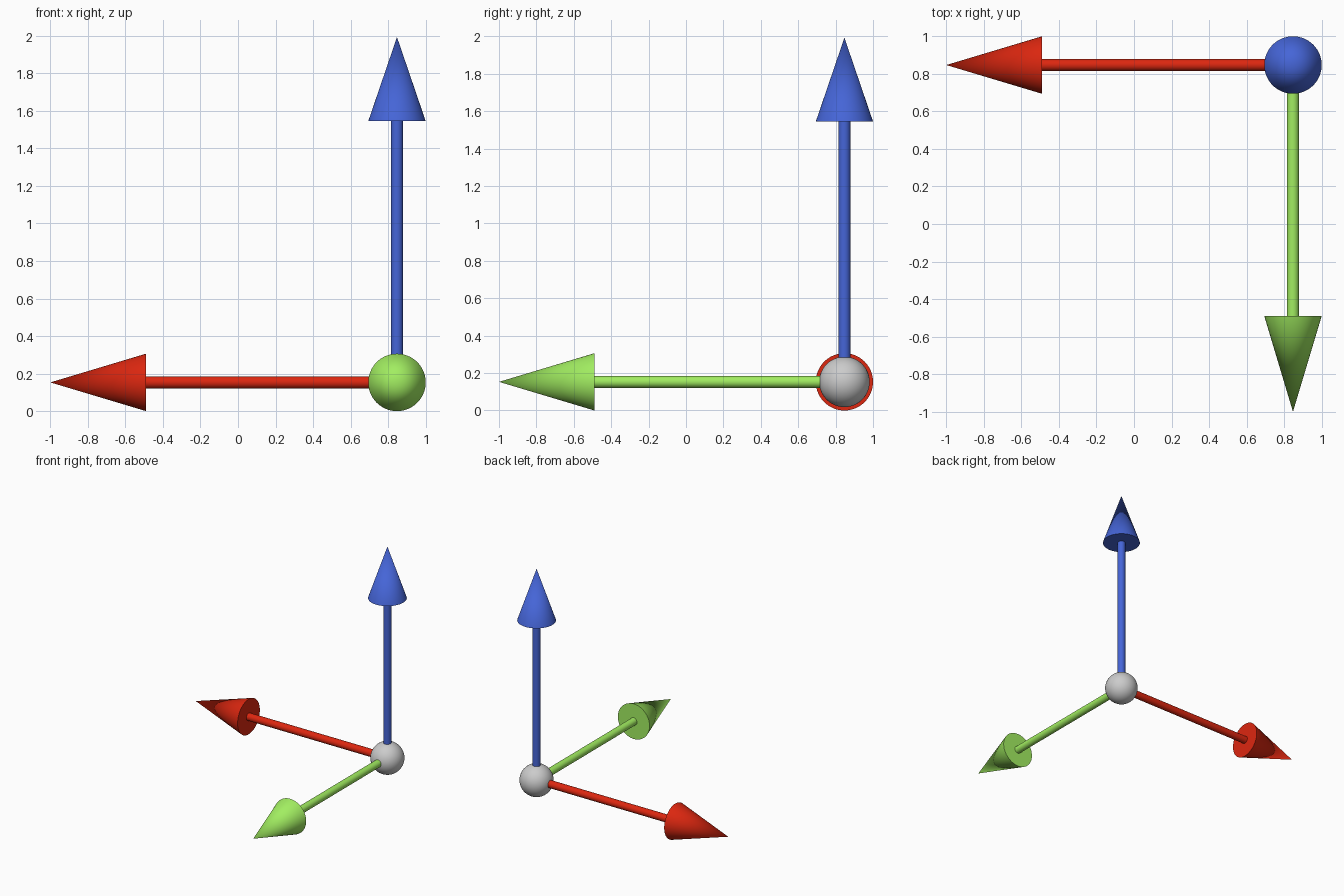
import bpy
from mathutils import Vector

if "Cube" in bpy.data.objects:
    bpy.data.objects.remove(bpy.data.objects["Cube"])

R = 0.153          # arrowhead radius
SHAFT = 0.032      # shaft radius
BALL = 0.135       # hub radius
ORIGIN = Vector((1 - R, 1 - R, R))


def material(name, rgb):
    mat = bpy.data.materials.new(name)
    mat.diffuse_color = (*rgb, 1)
    mat.use_nodes = True
    mat.node_tree.nodes["Principled BSDF"].inputs["Base Color"].default_value = mat.diffuse_color
    return mat


def finish(name, mat):
    obj = bpy.context.object
    obj.name = name
    if mat:
        obj.data.materials.append(mat)
    bpy.ops.object.shade_smooth_by_angle()
    return obj


def arrow(name, direction, length, head, rgb):
    d = Vector(direction)
    rot = d.to_track_quat('Z', 'Y').to_euler()
    mat = material(name + "_paint", rgb)
    neck = length - head
    # shaft runs from the hub centre to the arrowhead base
    bpy.ops.mesh.primitive_cylinder_add(vertices=32, radius=SHAFT, depth=neck,
                                        location=ORIGIN + d * neck / 2, rotation=rot)
    finish(name + "_shaft", mat)
    # pointed arrowhead
    bpy.ops.mesh.primitive_cone_add(vertices=64, radius1=R, radius2=0, depth=head,
                                    location=ORIGIN + d * (neck + head / 2), rotation=rot)
    finish(name + "_head", mat)


# central grey hub
bpy.ops.mesh.primitive_uv_sphere_add(segments=48, ring_count=24, radius=BALL, location=ORIGIN)
finish("hub_ball", None)

# three axis arrows
arrow("left_arrow", (-1, 0, 0), 2 - R, 0.51, (0.72, 0.02, 0.005))
arrow("front_arrow", (0, -1, 0), 2 - R, 0.51, (0.36, 0.85, 0.12))
arrow("up_arrow", (0, 0, 1), 1.993 - R, 0.448, (0.06, 0.13, 0.68))
